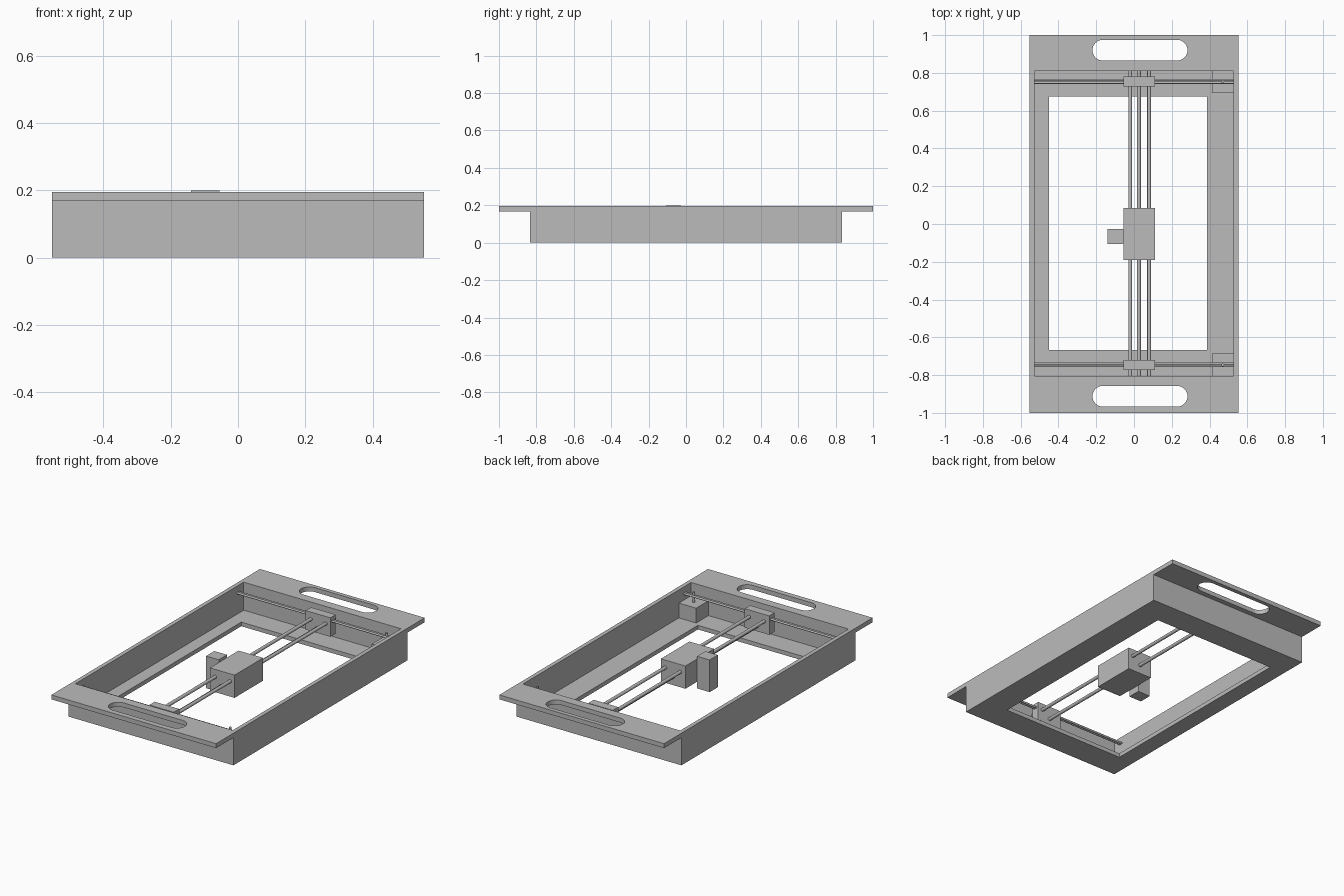
import bpy, bmesh, math
from mathutils import Matrix, Vector

cube = bpy.data.objects.get("Cube")
if cube:
    bpy.data.objects.remove(cube)

grey = bpy.data.materials.new("plain_grey")
grey.use_nodes = True
grey.diffuse_color = (0.5, 0.5, 0.5, 1)
grey.node_tree.nodes["Principled BSDF"].inputs["Base Color"].default_value = (0.5, 0.5, 0.5, 1)


def finish(name, bm):
    bmesh.ops.recalc_face_normals(bm, faces=bm.faces)
    mesh = bpy.data.meshes.new(name)
    bm.to_mesh(mesh)
    bm.free()
    mesh.materials.append(grey)
    obj = bpy.data.objects.new(name, mesh)
    bpy.context.collection.objects.link(obj)
    return obj


def prism(name, points, offset):
    """Extrude a closed outline by a vector."""
    bm = bmesh.new()
    face = bm.faces.new([bm.verts.new(p) for p in points])
    ext = bmesh.ops.extrude_face_region(bm, geom=[face])
    verts = [v for v in ext["geom"] if isinstance(v, bmesh.types.BMVert)]
    bmesh.ops.translate(bm, verts=verts, vec=offset)
    return finish(name, bm)


def box(name, x0, x1, y0, y1, z0, z1):
    outline = [(x0, y0, z0), (x1, y0, z0), (x1, y1, z0), (x0, y1, z0)]
    return prism(name, outline, (0, 0, z1 - z0))


def rod(name, start, end, radius):
    a, b = Vector(start), Vector(end)
    turn = (b - a).to_track_quat('Z', 'Y').to_matrix().to_4x4()
    bm = bmesh.new()
    bmesh.ops.create_cone(bm, cap_ends=True, segments=24, radius1=radius, radius2=radius,
                          depth=(b - a).length, matrix=Matrix.Translation((a + b) / 2) @ turn)
    for f in bm.faces:
        f.smooth = len(f.verts) == 4
    for e in bm.edges:
        e.smooth = all(f.smooth for f in e.link_faces)
    return finish(name, bm)


def slot(name, x0, x1, yc, radius):
    """Rounded hand-hole cutter."""
    pts = []
    for cx, start in ((x1 - radius, -90), (x0 + radius, 90)):
        for i in range(17):
            a = math.radians(start + i * 180 / 16)
            pts.append((cx + radius * math.cos(a), yc + radius * math.sin(a), 0.1))
    return prism(name, pts, (0, 0, 0.2))


# Tray: T-shaped side profile, hollowed, with a floor window and two hand holes
W, L, TOP, LIP = 0.553, 0.834, 0.195, 0.168
half = [(L, 0), (L, LIP), (1, LIP), (1, TOP)]
profile = half + [(-y, z) for y, z in reversed(half)]
tray = prism("tray", [(-W, y, z) for y, z in profile], (2 * W, 0, 0))
IN, Y0, Y1 = 0.528, -0.804, 0.809
FLOOR = 0.025
cutters = [
    box("cavity_cutter", -IN, IN, Y0, Y1, FLOOR, 0.3),
    box("window_cutter", -0.45, 0.387, -0.667, 0.674, -0.1, 0.1),
    slot("back_handle_cutter", -0.22, 0.283, 0.92, 0.055),
    slot("front_handle_cutter", -0.22, 0.283, -0.912, 0.055),
]
for c in cutters:
    mod = tray.modifiers.new(c.name, 'BOOLEAN')
    mod.operation, mod.solver, mod.object = 'DIFFERENCE', 'EXACT', c
bpy.context.view_layer.update()
cut_mesh = bpy.data.meshes.new_from_object(tray.evaluated_get(bpy.context.evaluated_depsgraph_get()))
tray.modifiers.clear()
tray.data = cut_mesh
for c in cutters:
    bpy.data.objects.remove(c)

# Cross rails, slider blocks and motors at both ends
for end, s in (("front", -1), ("back", 1)):
    yc = 0.004 + 0.75 * s
    for i, dy in enumerate((-0.006, 0.008)):
        rod(f"{end}_rail_{i + 1}", (-IN, yc + dy, 0.152), (IN, yc + dy, 0.152), 0.006)
    box(f"{end}_slider", -0.055, 0.11, yc - 0.026, yc + 0.026, 0.065, 0.18)
    ys = sorted((0.004 + 0.69 * s, Y1 if s > 0 else Y0))
    box(f"{end}_motor", 0.412, IN, *ys, FLOOR, 0.115)
    rod(f"{end}_motor_shaft", (0.47, yc, 0.115), (0.47, yc, 0.175), 0.008)

# Long guide rods; the middle one sits lower
for name, x, z in (("left_guide", 0.08, 0.138), ("drive", 0.026, 0.097), ("right_guide", -0.02, 0.138)):
    rod(f"{name}_rod", (x, Y0, z), (x, Y1, z), 0.01)

# Moving carriage with its tool head
box("carriage", -0.055, 0.11, -0.19, 0.084, 0.045, 0.183)
box("tool_head", -0.14, -0.055, -0.106, -0.027, 0.005, 0.2)
